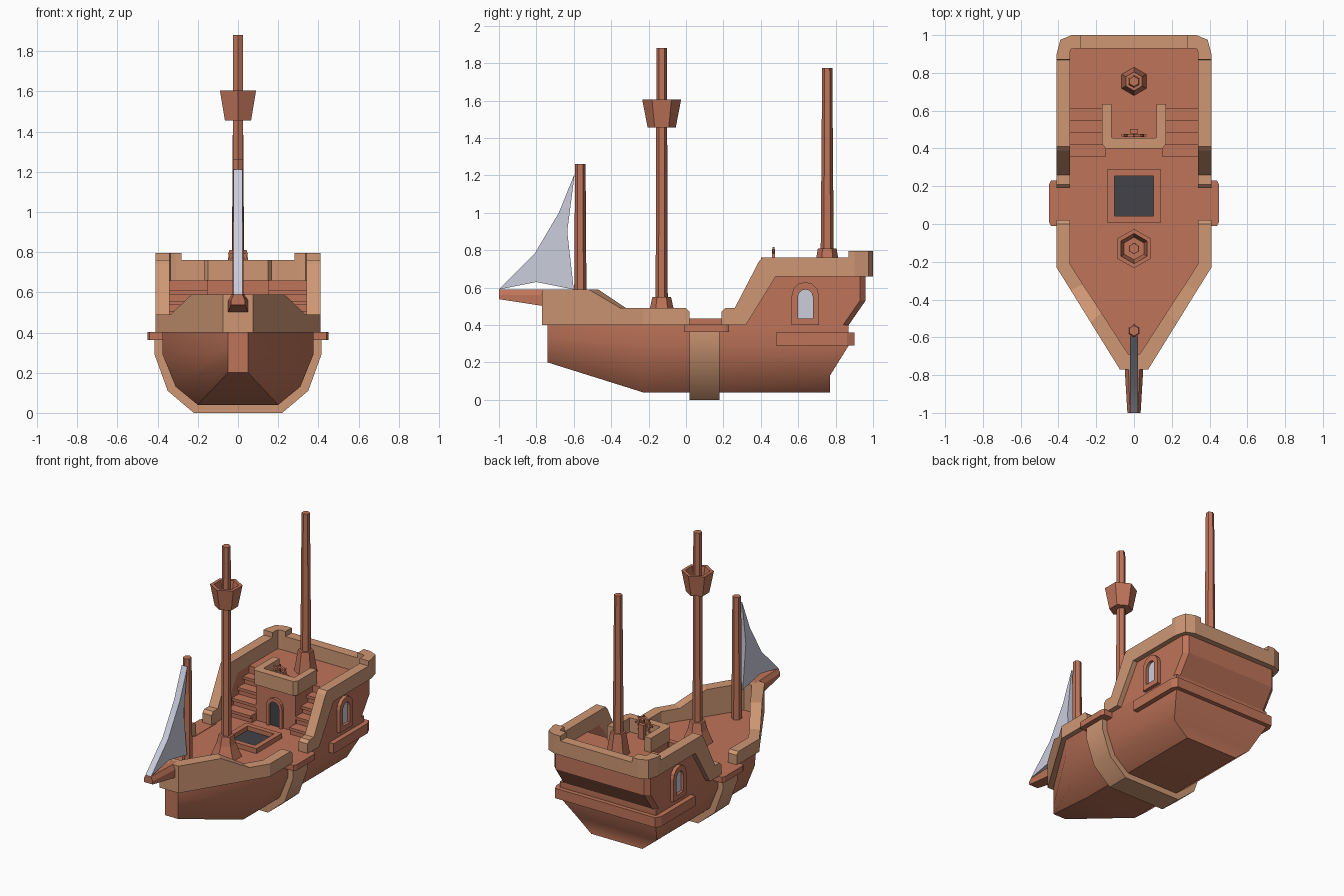
import bpy, bmesh, math

if "Cube" in bpy.data.objects:
    bpy.data.objects.remove(bpy.data.objects["Cube"])


def material(name, rgb):
    m = bpy.data.materials.new(name)
    m.diffuse_color = (*rgb, 1)
    m.use_nodes = True
    m.node_tree.nodes["Principled BSDF"].inputs["Base Color"].default_value = m.diffuse_color
    return m


WOOD = material("red_brown_wood", (0.52, 0.175, 0.10))
TRIM = material("light_tan_wood", (0.62, 0.31, 0.175))
CLOTH = material("pale_grey", (0.60, 0.61, 0.72))
DARK = material("dark_grey", (0.055, 0.055, 0.065))


def make(name, bm, mat, smooth=0):
    bmesh.ops.remove_doubles(bm, verts=bm.verts, dist=1e-5)
    bmesh.ops.recalc_face_normals(bm, faces=bm.faces)
    me = bpy.data.meshes.new(name)
    bm.to_mesh(me)
    bm.free()
    me.materials.append(mat)
    if smooth:
        me.shade_smooth()
        me.set_sharp_from_angle(angle=math.radians(smooth))
    ob = bpy.data.objects.new(name, me)
    bpy.context.collection.objects.link(ob)
    return ob


def loft(name, rings, mat, strip=False, smooth=0):
    """Skin closed rings; caps are one polygon, or strips across mirrored points."""
    bm = bmesh.new()
    vs = [[bm.verts.new(p) for p in r] for r in rings]
    n = len(vs[0])
    for a, b in zip(vs, vs[1:]):
        for i in range(n):
            bm.faces.new((a[i], a[(i + 1) % n], b[(i + 1) % n], b[i]))
    for r in (vs[0], vs[-1]):
        if strip:
            for i in range(n // 2 - 1):
                bm.faces.new((r[i], r[i + 1], r[n - 2 - i], r[n - 1 - i]))
        else:
            bm.faces.new(r)
    return make(name, bm, mat, smooth)


def place(p, axis, t):
    return {'x': (t, p[0], p[1]), 'y': (p[0], t, p[1]), 'z': (p[0], p[1], t)}[axis]


def prism(name, pts, axis, a, b, mat, smooth=0):
    return loft(name, [[place(p, axis, t) for p in pts] for t in (a, b)], mat, smooth=smooth)


def box(name, x, y, z, mat):
    return prism(name, [(x[0], y[0]), (x[1], y[0]), (x[1], y[1]), (x[0], y[1])], 'z', z[0], z[1], mat)


def frame(name, outer, inner, axis, a, b, mat):
    """Flat ring between two outlines with the same point count."""
    bm = bmesh.new()
    vs = [[bm.verts.new(place(p, axis, t)) for p in pts]
          for pts, t in ((outer, a), (outer, b), (inner, b), (inner, a))]
    n = len(outer)
    for k in range(4):
        r, s = vs[k], vs[(k + 1) % 4]
        for i in range(n):
            bm.faces.new((r[i], r[(i + 1) % n], s[(i + 1) % n], s[i]))
    return make(name, bm, mat)


def rail(name, stations, mat, both=False):
    """Ribbon of (outer x, y, inner x, y, bottom, top); both joins it to its mirror."""
    if both:
        stations = stations + [(-o, oy, -i, iy, b, t) for o, oy, i, iy, b, t in reversed(stations)]
    rings = [[(o, oy, b), (o, oy, t), (i, iy, t), (i, iy, b)] for o, oy, i, iy, b, t in stations]
    return loft(name, rings, mat)


def mirrored(pts):
    return pts + [(-p[0], *p[1:]) for p in reversed(pts)]


def ngon(r, n=6, cx=0, cy=0, off=math.pi / 2):
    return [(cx + r * math.cos(off + i * math.tau / n), cy + r * math.sin(off + i * math.tau / n))
            for i in range(n)]


def pole(name, y, levels, mat):
    """Six-sided turned part from (z, radius) levels."""
    return loft(name, [[(px, py, z) for px, py in ngon(r, cy=y)] for z, r in levels], mat)


def arch(c, hw, z0, z1):
    top = [(c + hw * math.cos(i * math.pi / 6), z1 - hw + hw * math.sin(i * math.pi / 6)) for i in range(7)]
    return [(c - hw, z0), (c + hw, z0)] + top


# Lower hull: bow, midship and stern sections
SEC = [(0.20, 0.04), (0.31, 0.13), (0.375, 0.29), (0.375, 0.40)]
bow = mirrored([(0.05, -0.74, z) for z in (0.20, 0.26, 0.33, 0.40)])
mid = mirrored([(x, -0.23, z) for x, z in SEC])
stern = mirrored([(x, y, z) for (x, z), y in zip(SEC, (0.77, 0.77, 0.87, 0.87))])
loft("hull", [bow, mid, stern], WOOD, strip=True, smooth=35)

# Stern castle, its forward side walls, cabin and deck top
loft("stern_castle", [mirrored([(0.375, 0.61, z), (0.375, yb - 0.03, z), (0.345, yb, z)])
                      for z, yb in ((0.40, 0.87), (0.53, 0.96), (0.66, 0.96))], WOOD, strip=True)
box("cabin", (-0.155, 0.155), (0.42, 0.62), (0.40, 0.66), WOOD)

# Rails
rail("bow_rail", [
    (0.41, 0.02, 0.34, 0.02, 0.40, 0.47), (0.41, 0.0, 0.34, 0.0, 0.40, 0.49),
    (0.41, -0.23, 0.34, -0.21, 0.40, 0.49), (0.335, -0.35, 0.27, -0.32, 0.40, 0.49),
    (0.23, -0.52, 0.172, -0.47, 0.40, 0.59), (0.075, -0.77, 0.03, -0.69, 0.40, 0.59)], TRIM, True)
side = [(0.19, 0.40, 0.47), (0.21, 0.40, 0.49), (0.26, 0.40, 0.49), (0.32, 0.40, 0.605),
        (0.39, 0.514, 0.74), (0.41, 0.546, 0.76), (0.48, 0.66, 0.76), (0.869, 0.66, 0.76),
        (0.87, 0.66, 0.795), (0.90, 0.66, 0.795)]
rail("stern_rail", [(0.41, y, 0.34, y, b, t) for y, b, t in side] + [
    (0.39, 0.975, 0.335, 0.925, 0.66, 0.795), (0.33, 1.0, 0.31, 0.93, 0.66, 0.795),
    (0.281, 1.0, 0.281, 0.93, 0.66, 0.795), (0.28, 1.0, 0.28, 0.93, 0.66, 0.76)], TRIM, True)
rail("cabin_rail", [(0.17, 0.635, 0.12, 0.635, 0.66, 0.76), (0.17, 0.425, 0.12, 0.46, 0.66, 0.76),
                    (0.15, 0.40, 0.11, 0.455, 0.66, 0.76)], TRIM, True)
rail("stern_trim", [(0.41, 0.48, 0.35, 0.48, 0.29, 0.36), (0.41, 0.86, 0.35, 0.83, 0.29, 0.36),
                    (0.39, 0.90, 0.34, 0.84, 0.29, 0.36)], WOOD, True)

# Tan band wrapped under the hull
prism("hull_band", mirrored([(0.22, 0.0), (0.35, 0.11), (0.415, 0.29), (0.415, 0.37)]),
      'y', 0.02, 0.18, TRIM, smooth=35)

# Parts repeated on both sides
for s, tag in ((1, "right"), (-1, "left")):
    prism("castle_wall_" + tag, [(0.30, 0.40), (0.47, 0.66), (0.62, 0.66), (0.62, 0.40)],
          'x', s * 0.34, s * 0.375, WOOD)
    prism("gangway_" + tag, [(s * 0.33, -0.01), (s * 0.44, -0.01), (s * 0.45, 0.01), (s * 0.45, 0.21),
                             (s * 0.44, 0.23), (s * 0.33, 0.23)], 'z', 0.362, 0.403, WOOD)
    frame("window_frame_" + tag, arch(0.638, 0.073, 0.40, 0.63), arch(0.638, 0.04, 0.435, 0.59),
          'x', s * 0.37, s * 0.40, WOOD)
    prism("window_pane_" + tag, arch(0.638, 0.042, 0.433, 0.592), 'x', s * 0.374, s * 0.381, CLOTH)
    for i in range(4):
        y, z = 0.37 + 0.063 * i, 0.452 + 0.052 * i
        box(f"step_{tag}_{i}", (s * 0.15, s * 0.342), (y, 0.62), (z - 0.052, z), WOOD)
        box(f"tread_{tag}_{i}", (s * 0.15, s * 0.342), (y - 0.015, y + 0.05), (z - 0.018, z + 0.002), WOOD)

# Cabin door
frame("door_frame", arch(0, 0.062, 0.40, 0.60), arch(0, 0.038, 0.40, 0.575), 'y', 0.40, 0.43, WOOD)
prism("door_panel", arch(0, 0.04, 0.40, 0.577), 'y', 0.414, 0.421, DARK)

# Deck hatch
def rect(hx, y0, y1):
    return [(-hx, y0), (hx, y0), (hx, y1), (-hx, y1)]

frame("hatch_frame", rect(0.14, 0.005, 0.29), rect(0.104, 0.042, 0.254), 'z', 0.395, 0.435, WOOD)
prism("hatch_opening", rect(0.106, 0.04, 0.256), 'z', 0.397, 0.404, DARK)

# Masts with flared feet
pole("fore_mast", -0.565, [(0.40, 0.034), (1.26, 0.028)], WOOD)
pole("main_mast", -0.13, [(0.40, 0.033), (1.88, 0.028)], WOOD)
pole("main_mast_foot", -0.13, [(0.40, 0.10), (0.49, 0.063), (0.55, 0.05)], WOOD)
pole("aft_mast", 0.755, [(0.66, 0.036), (1.775, 0.027)], WOOD)
pole("aft_mast_foot", 0.755, [(0.66, 0.075), (0.81, 0.05)], WOOD)

# Lookout basket: outer cone, rim, inner cone down to a floor
pole("lookout_basket", -0.13, [(1.455, 0.075), (1.605, 0.104), (1.605, 0.08), (1.49, 0.06)], WOOD)

# Bowsprit and triangular sail
loft("bowsprit", [[(x * w, y, z) for x, z in ((-1, zb), (1, zb), (1, 0.56), (0.6, 0.59), (-0.6, 0.59), (-1, 0.56))]
                  for y, w, zb in ((-0.72, 0.052, 0.495), (-1.0, 0.035, 0.538))], WOOD)
prism("sail", [(-0.595, 1.21), (-0.68, 1.0), (-0.81, 0.78), (-1.0, 0.59), (-0.80, 0.63),
               (-0.60, 0.59), (-0.635, 0.90)], 'x', -0.022, 0.022, CLOTH, smooth=30)

# Steering wheel on its post
box("wheel_post", (-0.022, 0.022), (0.478, 0.503), (0.66, 0.76), WOOD)
frame("wheel_rim", ngon(0.052, 8, 0, 0.755), ngon(0.038, 8, 0, 0.755), 'y', 0.46, 0.476, WOOD)
for k in range(4):
    a = k * math.pi / 4
    c, s = math.cos(a), math.sin(a)
    bar = [(-0.066, -0.005), (0.066, -0.005), (0.066, 0.005), (-0.066, 0.005)]
    prism(f"wheel_spoke_{k}", [(u * c - v * s, 0.75 + u * s + v * c) for u, v in bar], 'y', 0.463, 0.473, WOOD)
